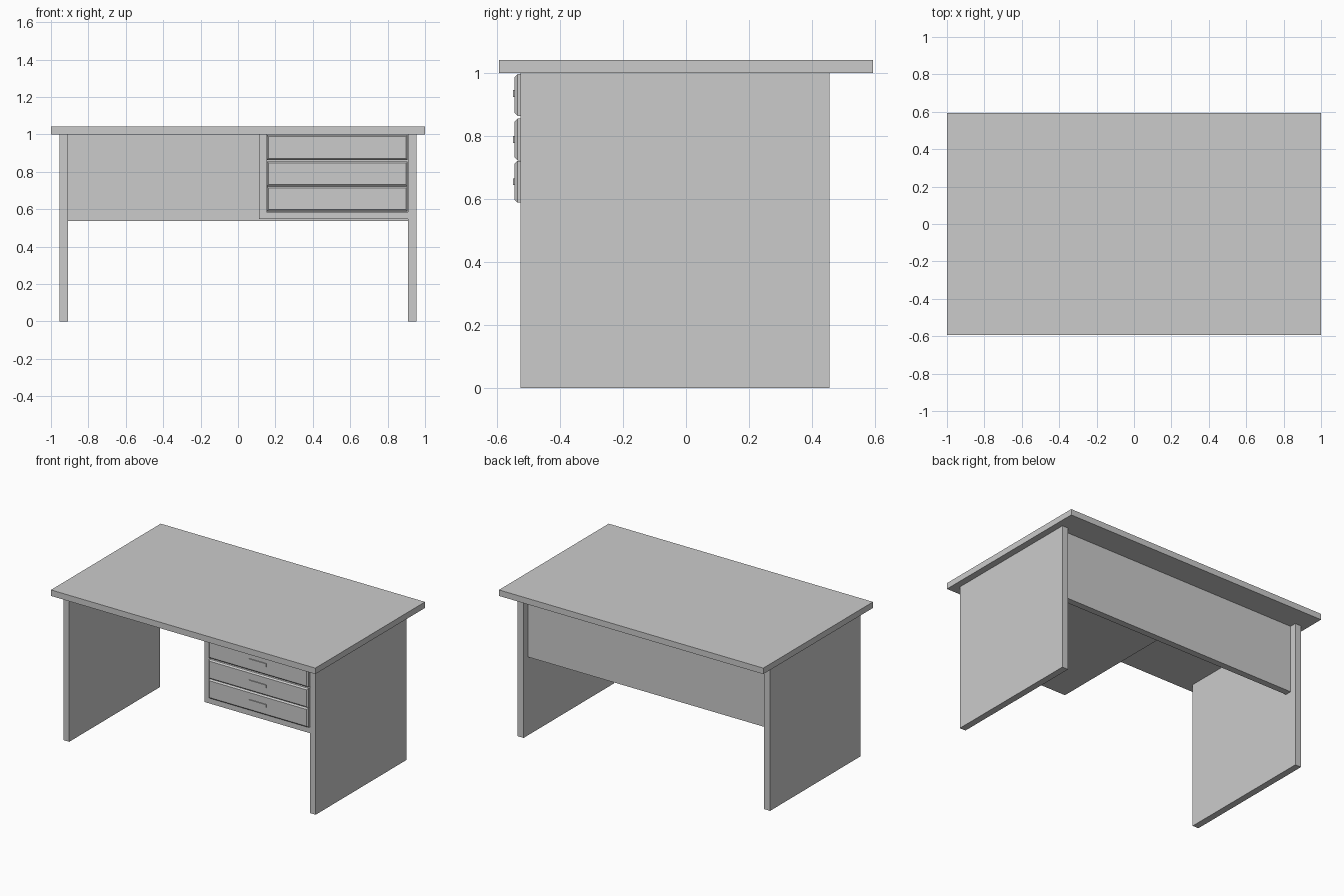
import bpy, bmesh

if "Cube" in bpy.data.objects:
    bpy.data.objects.remove(bpy.data.objects["Cube"])


def box(name, x, y, z, front_bevel=0.0):
    """Axis-aligned board from (min, max) ranges, optionally chamfered round its front face."""
    bm = bmesh.new()
    bmesh.ops.create_cube(bm, size=1)
    for v in bm.verts:
        v.co = [r[0] + (c + 0.5) * (r[1] - r[0]) for c, r in zip(v.co, (x, y, z))]
    if front_bevel:
        bm.normal_update()
        front = min(bm.faces, key=lambda f: f.calc_center_median().y)
        bmesh.ops.bevel(bm, geom=list(front.edges), offset=front_bevel,
                        segments=1, affect='EDGES')
    mesh = bpy.data.meshes.new(name)
    bm.to_mesh(mesh)
    bm.free()
    obj = bpy.data.objects.new(name, mesh)
    bpy.context.collection.objects.link(obj)
    return obj


FRONT, BACK = -0.524, 0.455
PANEL = (0.365, 0.41)

# desktop and slab legs
box("desktop", (-1, 1), (-0.593, 0.593), (1.0, 1.041))
box("leg_left", (-0.955, -0.91), (FRONT, BACK), (0, 1))
box("leg_right", (0.91, 0.955), (FRONT, BACK), (0, 1))

# modesty panel between the legs
box("back_panel", (-0.91, 0.91), PANEL, (0.537, 1))

# drawer cabinet boards
box("cabinet_side", (0.113, 0.153), (FRONT, PANEL[0]), (0.546, 1))
box("cabinet_bottom", (0.153, 0.91), (FRONT, PANEL[0]), (0.546, 0.584))

# three drawer fronts with flat bar handles
for i, z in enumerate((0.588, 0.722, 0.863)):
    top = z + 0.133
    mid = (z + top) / 2 + (0.005 if i == 2 else 0)
    box(f"drawer_front_{i + 1}", (0.155, 0.907), (-0.485, -0.543), (z, top), 0.009)
    box(f"drawer_handle_{i + 1}", (0.465, 0.595), (-0.549, -0.54),
        (mid - 0.011, mid + 0.011))

# the drawer ranges run back to front, so make every normal face outward
for obj in bpy.context.collection.objects:
    bm = bmesh.new()
    bm.from_mesh(obj.data)
    bmesh.ops.recalc_face_normals(bm, faces=bm.faces)
    bm.to_mesh(obj.data)
    bm.free()
